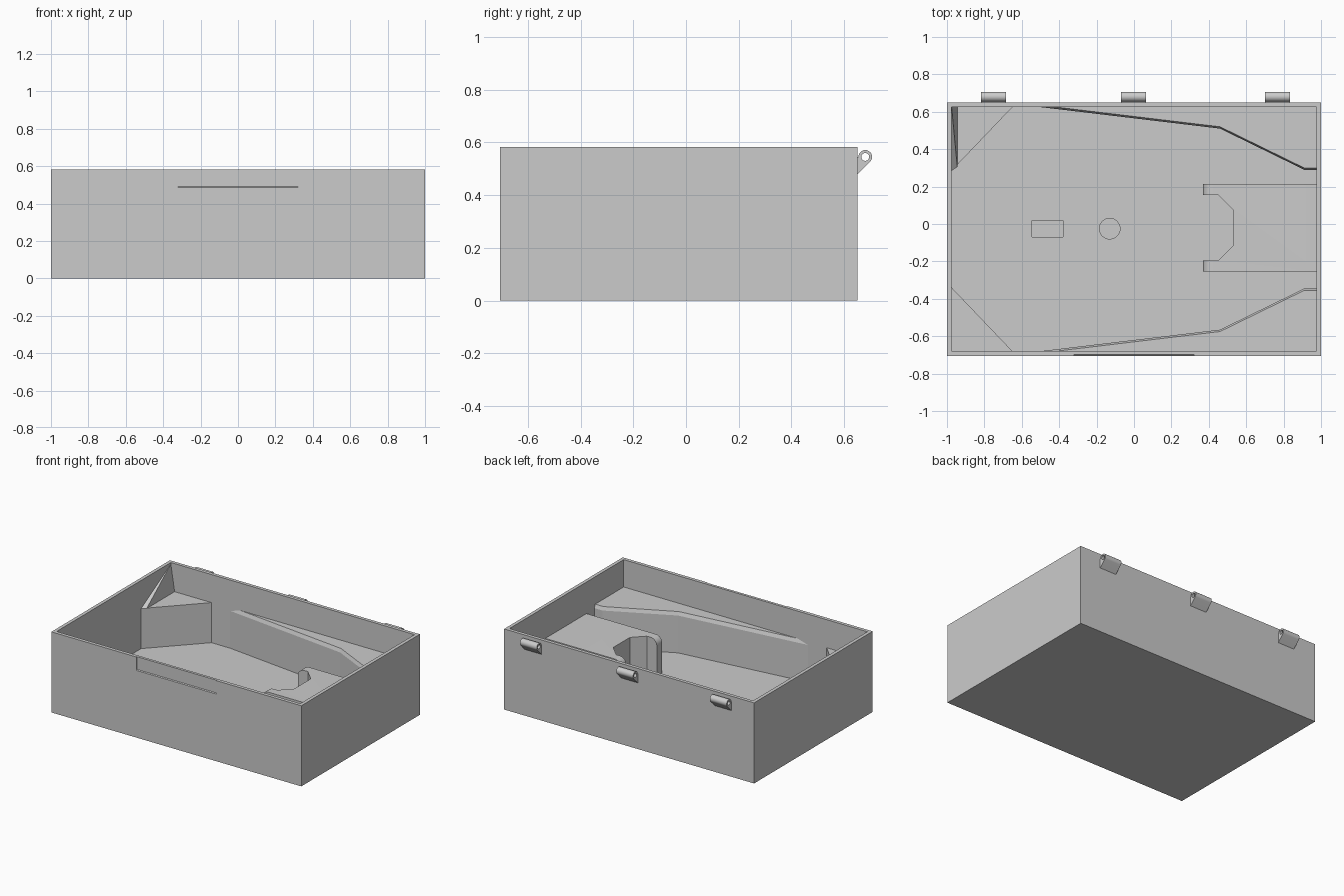
import bpy, bmesh, math
from mathutils import Vector

cube = bpy.data.objects.get("Cube")
if cube:
    bpy.data.objects.remove(cube, do_unlink=True)

grey = bpy.data.materials.new("plain_grey")
grey.use_nodes = True
COLOUR = (0.6, 0.6, 0.6, 1)
grey.diffuse_color = COLOUR
grey.node_tree.nodes["Principled BSDF"].inputs["Base Color"].default_value = COLOUR

FLOOR, LEDGE, TOP = 0.09, 0.385, 0.583
MID_Y = -0.0275                      # centre line of the tray


def make(name, bm):
    bmesh.ops.recalc_face_normals(bm, faces=bm.faces)
    mesh = bpy.data.meshes.new(name)
    bm.to_mesh(mesh)
    bm.free()
    mesh.materials.append(grey)
    obj = bpy.data.objects.new(name, mesh)
    bpy.context.collection.objects.link(obj)
    return obj


def loft(rings):
    """Solid through matching rings of 3D points."""
    bm = bmesh.new()
    loops = [[bm.verts.new(p) for p in ring] for ring in rings]
    n = len(loops[0])
    for a, b in zip(loops, loops[1:]):
        for i in range(n):
            j = (i + 1) % n
            bm.faces.new((a[i], a[j], b[j], b[i]))
    bm.faces.new(loops[0])
    bm.faces.new(loops[-1])
    return bm


def prism(outline, z0, z1):
    return loft([[(x, y, z) for x, y in outline] for z in (z0, z1)])


def box(x0, x1, y0, y1, z0, z1):
    return prism([(x0, y0), (x1, y0), (x1, y1), (x0, y1)], z0, z1)


def along_x(outline, x0, x1):
    return loft([[(x, y, z) for y, z in outline] for x in (x0, x1)])


def circle(cx, cy, r, n=32):
    return [(cx + r * math.cos(math.tau * i / n), cy + r * math.sin(math.tau * i / n))
            for i in range(n)]


def cut(obj, bm):
    cutter = make("cutter", bm)
    cutter.hide_render = True
    mod = obj.modifiers.new("cut", 'BOOLEAN')
    mod.operation, mod.solver, mod.object = 'DIFFERENCE', 'EXACT', cutter
    graph = bpy.context.evaluated_depsgraph_get()
    mesh = bpy.data.meshes.new_from_object(obj.evaluated_get(graph))
    obj.modifiers.clear()
    obj.data = mesh
    bpy.data.objects.remove(cutter, do_unlink=True)


def mirrored(outline, side):
    return [(x, MID_Y + side * (y - MID_Y)) for x, y in outline]


def smooth(obj):
    bpy.ops.object.select_all(action='DESELECT')
    obj.select_set(True)
    bpy.context.view_layer.objects.active = obj
    bpy.ops.object.shade_smooth_by_angle(angle=math.radians(30))


# Open tray with floor recesses and a shallow finger recess in front
tray = make("tray_shell", box(-1, 1, -0.705, 0.65, 0, TOP))
cut(tray, box(-0.975, 0.975, -0.68, 0.625, FLOOR, 0.7))
cut(tray, box(-0.545, -0.38, -0.07, 0.02, 0.05, 0.2))
cut(tray, prism(circle(-0.13, -0.025, 0.055), 0.05, 0.2))
cut(tray, along_x([(-0.72, 0.473), (-0.699, 0.491), (-0.699, 0.6), (-0.72, 0.6)], -0.32, 0.32))

# Corner blocks and chamfered side ledges, on both sides
for side, label in ((1, "back"), (-1, "front")):
    corner = [(-0.985, 0.28), (-0.975, 0.285), (-0.65, 0.625), (-0.65, 0.635), (-0.985, 0.635)]
    make(label + "_corner_block", prism(mirrored(corner, side), FLOOR - 0.02, LEDGE - 0.005))

    inner = [(-0.5, 0.625), (0.46, 0.51), (0.91, 0.29), (0.985, 0.29)]
    outer = [(0.985, 0.642), (-0.5, 0.642)]
    raised = [(x, y + 0.01) for x, y in inner]
    rings = []
    for z, edge in ((FLOOR - 0.02, inner), (LEDGE - 0.025, inner), (LEDGE, raised)):
        rings.append([(x, y, z) for x, y in mirrored(edge + outer, side)])
    make(label + "_side_ledge", loft(rings))

# Sloping gusset in the back corner
bm = bmesh.new()
low = LEDGE - 0.005
for p in ((-0.975, 0.625, 0.572), (-0.975, 0.285, low), (-0.945, 0.305, low),
          (-0.945, 0.625, low), (-0.975, 0.625, low)):
    bm.verts.new(p)
bmesh.ops.convex_hull(bm, input=bm.verts)
make("corner_gusset", bm)

# Notched platform with two rounded arms
half = [(0.985, 0.235), (0.37, 0.235), (0.37, 0.175), (0.45, 0.175), (0.53, 0.095)]
outline = half + [(x, -y) for x, y in reversed(half)]
bm = prism([(x, y - 0.02) for x, y in outline], FLOOR - 0.02, 0.355)
tips = [e for e in bm.edges if all(v.co.x < 0.38 and v.co.z > 0.3 for v in e.verts)]
bmesh.ops.recalc_face_normals(bm, faces=bm.faces)
bmesh.ops.bevel(bm, geom=tips, offset=0.05, segments=8, profile=0.5, affect='EDGES')
smooth(make("notched_platform", bm))

# Hinge knuckles along the back
HY, HZ, HR = 0.68, 0.545, 0.026
arc = [math.radians(180 - 225 * i / 20) for i in range(21)]
knuckle = [(0.645, 0.474), (0.645, HZ)]
knuckle += [(HY + HR * math.cos(a), HZ + HR * math.sin(a)) for a in arc]
for label, x in (("right", -0.752), ("middle", -0.003), ("left", 0.767)):
    hinge = make(label + "_hinge_knuckle", along_x(knuckle, x - 0.067, x + 0.067))
    cut(hinge, along_x(circle(HY, HZ, 0.015, 24), x - 0.1, x + 0.1))
    smooth(hinge)
